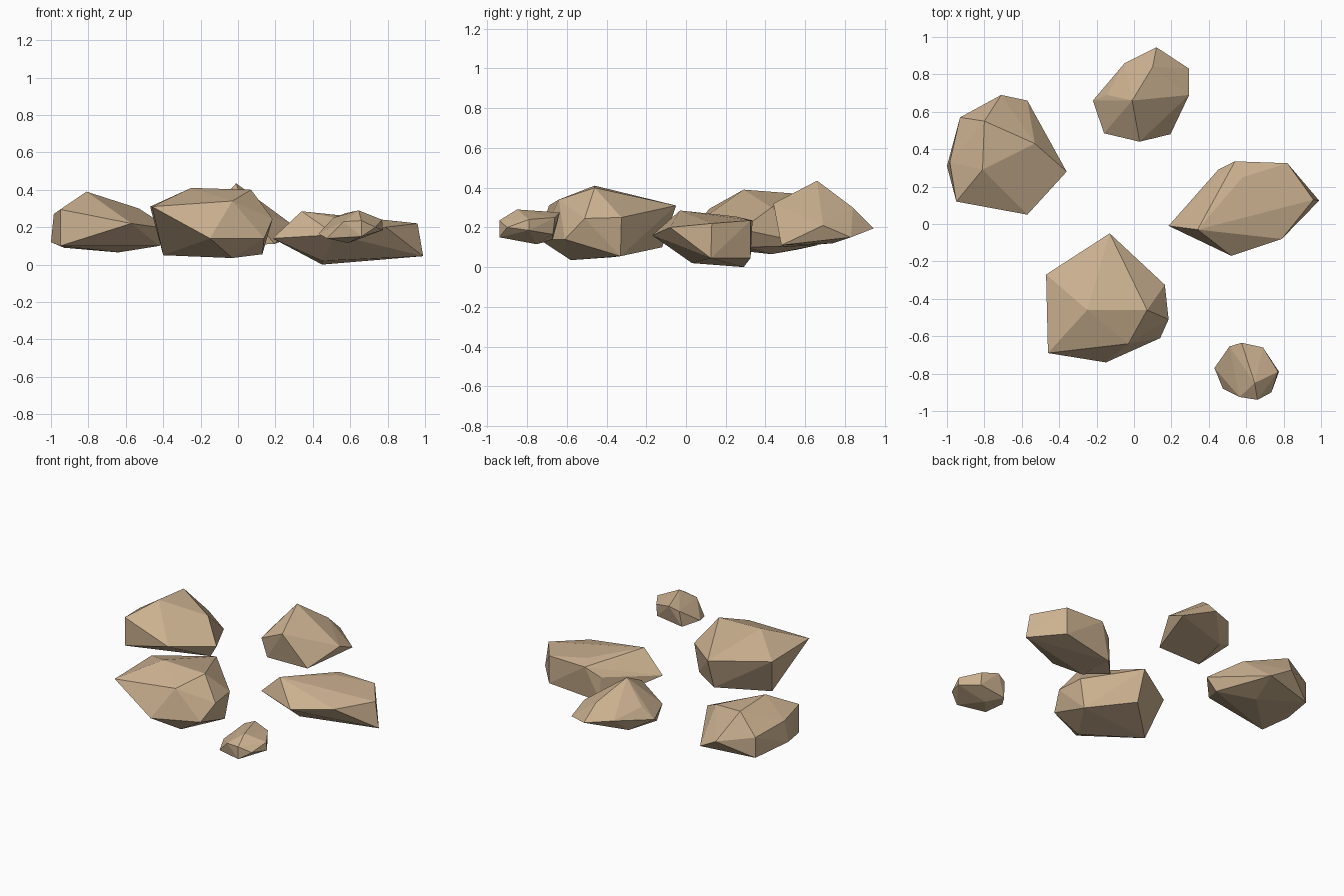
import bpy, bmesh, math

stone = bpy.data.materials.new("tan_stone")
stone.diffuse_color = (0.60, 0.44, 0.28, 1)


def rock(name, corners):
    """Chiselled stone: convex hull of its corners, near-flat facets merged."""
    bm = bmesh.new()
    verts = [bm.verts.new(c) for c in corners]
    res = bmesh.ops.convex_hull(bm, input=verts)
    loose = {v for v in res["geom_interior"] + res["geom_unused"]
             if isinstance(v, bmesh.types.BMVert)}
    bmesh.ops.delete(bm, geom=list(loose), context='VERTS')
    bmesh.ops.dissolve_limit(bm, angle_limit=math.radians(4),
                             verts=bm.verts[:], edges=bm.edges[:])
    bmesh.ops.recalc_face_normals(bm, faces=bm.faces[:])
    me = bpy.data.meshes.new(name)
    bm.to_mesh(me)
    bm.free()
    me.materials.append(stone)
    ob = bpy.data.objects.new(name, me)
    bpy.context.collection.objects.link(ob)
    return ob


# left stone
rock("left_rock", [
    (-.93, .57, .23), (-.93, .57, .09), (-.71, .69, .19), (-.57, .66, .11),
    (-.36, .28, .19), (-.57, .05, .22), (-.95, .12, .295), (-.95, .12, .10),
    (-1, .31, .12), (-.985, .33, .27), (-.80, .55, .37), (-.81, .29, .39),
    (-.53, .43, .30), (-.64, .43, .065), (-.42, .30, .10)])

# large front stone
rock("front_rock", [
    (-.47, -.27, .31), (-.13, -.05, .31), (.165, -.325, .25), (.185, -.51, .245),
    (.14, -.61, .14), (-.15, -.74, .14), (-.46, -.69, .31), (-.25, -.46, .41),
    (.07, -.46, .40), (-.03, -.64, .34), (-.03, -.58, .035), (.13, -.33, .055),
    (-.13, -.12, .10), (-.40, -.37, .05)])

# long right stone
rock("right_rock", [
    (.185, -.01, .14), (.52, -.17, .16), (.79, -.08, .20), (.96, .13, .22),
    (.99, .125, .045), (.82, .325, .235), (.82, .325, .045), (.54, .335, .235),
    (.58, .25, .255), (.34, -.03, .285), (.45, .29, .17), (.45, .29, 0),
    (.45, .03, .02)])

# peaked back stone
rock("back_rock", [
    (-.22, .66, .20), (-.145, .69, .28), (-.05, .86, .22), (.12, .945, .195),
    (.295, .83, .15), (.295, .69, .21), (.195, .48, .11), (.03, .44, .32),
    (-.16, .485, .225), (-.12, .49, .10), (-.01, .66, .435), (.10, .84, .30),
    (-.08, .74, .12)])

# small pebble
rock("small_rock", [
    (.43, -.77, .165), (.51, -.655, .25), (.575, -.635, .275), (.69, -.66, .25),
    (.77, -.79, .24), (.775, -.79, .185), (.735, -.90, .20), (.66, -.94, .235),
    (.66, -.94, .15), (.565, -.925, .23), (.475, -.88, .14), (.645, -.85, .29),
    (.59, -.75, .115), (.69, -.67, .165), (.50, -.67, .14)])
